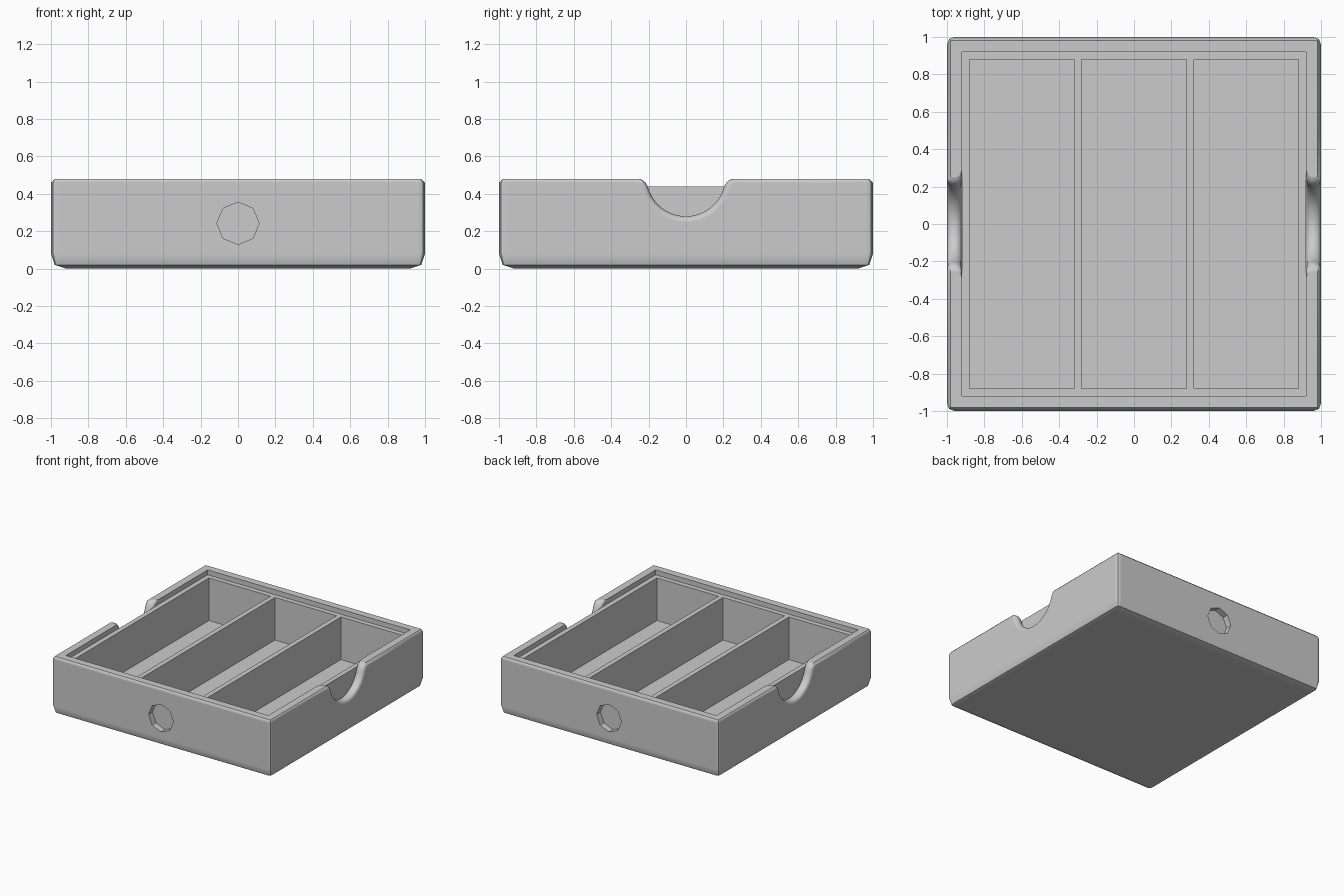
import bpy
import bmesh
import math

cube = bpy.data.objects.get("Cube")
if cube:
    bpy.data.objects.remove(cube, do_unlink=True)

grey = bpy.data.materials.new("plain grey")
grey.use_nodes = True
colour = (0.6, 0.6, 0.6, 1)
grey.diffuse_color = colour
grey.node_tree.nodes["Principled BSDF"].inputs["Base Color"].default_value = colour


def loft(name, rings):
    """Closed solid through a list of rings with equal point counts."""
    bm = bmesh.new()
    loops = [[bm.verts.new(p) for p in ring] for ring in rings]
    n = len(loops[0])
    for low, high in zip(loops, loops[1:]):
        for i in range(n):
            j = (i + 1) % n
            bm.faces.new((low[i], low[j], high[j], high[i]))
    bm.faces.new(loops[0][::-1])
    bm.faces.new(loops[-1])
    bmesh.ops.recalc_face_normals(bm, faces=bm.faces)
    mesh = bpy.data.meshes.new(name)
    bm.to_mesh(mesh)
    bm.free()
    mesh.materials.append(grey)
    obj = bpy.data.objects.new(name, mesh)
    bpy.context.collection.objects.link(obj)
    return obj


def rounded_square(half, z, radius, steps=2):
    ring = []
    for corner in range(4):
        for s in range(steps + 1):
            a = math.radians(90 * (corner + s / steps))
            mid = math.radians(90 * corner + 45)
            cx = math.copysign(half - radius, math.cos(mid))
            cy = math.copysign(half - radius, math.sin(mid))
            ring.append((cx + radius * math.cos(a), cy + radius * math.sin(a), z))
    return ring


def block(name, x0, x1, half_y, z0, z1):
    return loft(name, [[(x0, -half_y, z), (x1, -half_y, z),
                        (x1, half_y, z), (x0, half_y, z)] for z in (z0, z1)])


# Outer body: softened edges, with corners that sharpen towards top and bottom
body = loft("storage_tray", [rounded_square(h, z, r) for h, z, r in (
    (0.92, 0, 0.003), (0.98, 0.02, 0.02), (1, 0.08, 0.04),
    (1, 0.46, 0.04), (0.98, 0.48, 0.003))])

# Lid recess and three compartments
cutters = [block("lid_recess", -0.92, 0.92, 0.92, 0.44, 0.7)]
for x in (-0.6, 0, 0.6):
    cutters.append(block("compartment", x - 0.28, x + 0.28, 0.88, 0.09, 0.6))

# Finger notch outline: round bottom flowing into flared shoulders
centre, radius = 0.49, 0.21
half_outline = [(radius * math.sin(a), centre - radius * math.cos(a))
                for a in (math.radians(72 * i / 12) for i in range(13))]
half_outline += [(0.207, 0.445), (0.218, 0.462), (0.232, 0.474), (0.25, 0.48), (0.25, 0.7)]
outline = [(-y, z) for y, z in half_outline[:0:-1]] + half_outline

for side in (-1, 1):
    rings = []
    for i in range(13):
        t = i / 6 - 1
        flare = 1 + 0.035 * (1 - math.sqrt(max(0, 1 - t * t))) / radius
        x = side * (0.96 + 0.041 * t)
        rings.append([(x, y * flare, centre + (z - centre) * flare) for y, z in outline])
    cutters.append(loft("finger_notch", rings))

# Octagonal sockets in front and back
for side in (-1, 1):
    cutters.append(loft("octagon_socket", [
        [(0.113 * math.cos(i * math.pi / 4), side * y, 0.242 + 0.113 * math.sin(i * math.pi / 4))
         for i in range(8)] for y in (0.95, 1.1)]))

bpy.context.view_layer.objects.active = body
body.select_set(True)
for cutter in cutters:
    cutter.hide_render = True
    cut = body.modifiers.new("cut", "BOOLEAN")
    cut.operation = "DIFFERENCE"
    cut.solver = "EXACT"
    cut.object = cutter
    bpy.ops.object.modifier_apply(modifier=cut.name)
    bpy.data.objects.remove(cutter, do_unlink=True)

# Smooth the rounded edges while the broad walls stay flat
bpy.ops.object.shade_smooth_by_angle(angle=math.radians(35))
flatten = body.modifiers.new("flat_walls", "WEIGHTED_NORMAL")
flatten.keep_sharp = True
flatten.weight = 100
